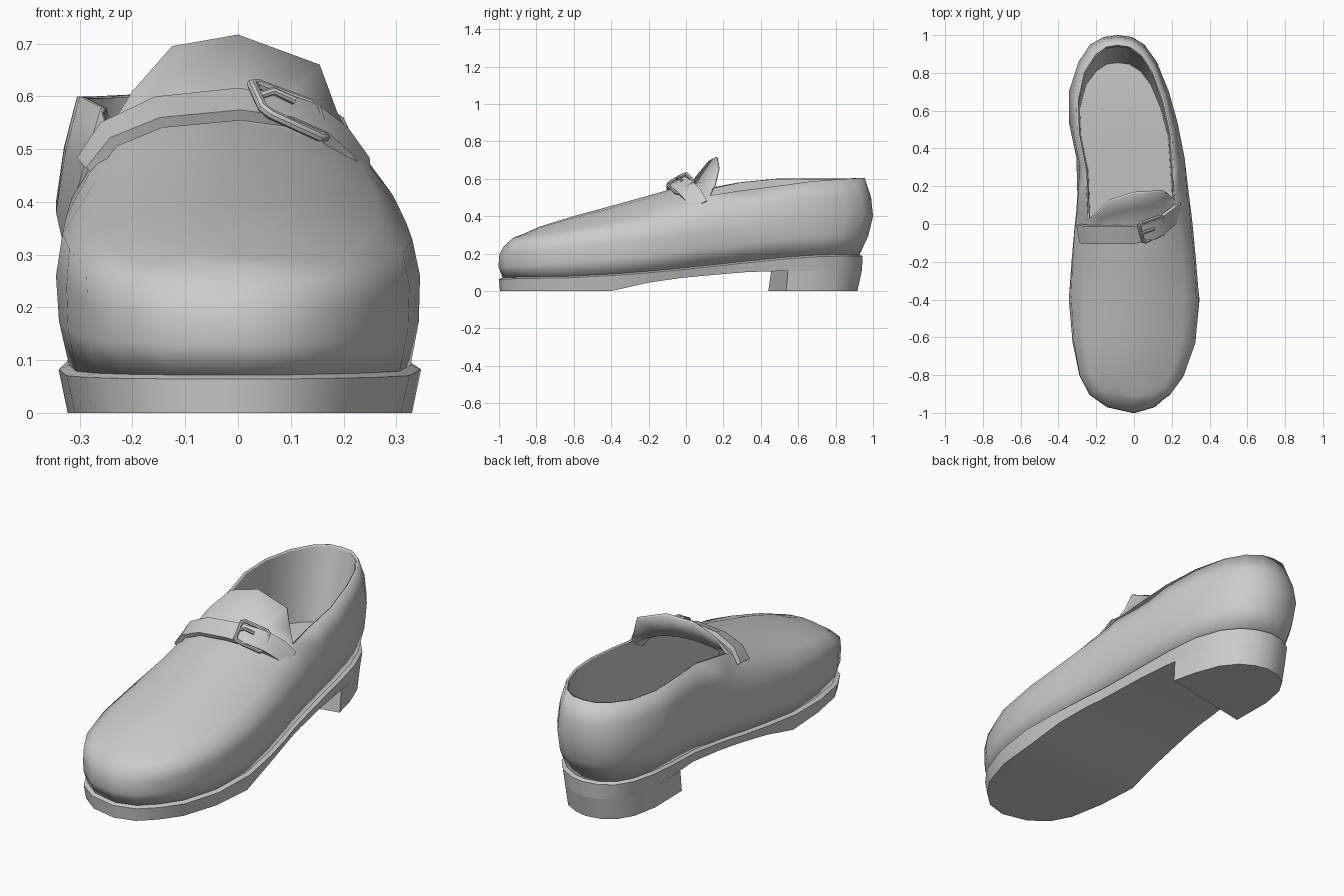
import bpy, bmesh, math
from mathutils import Vector

default_cube = bpy.data.objects.get("Cube")
if default_cube:
    bpy.data.objects.remove(default_cube, do_unlink=True)

leather = bpy.data.materials.new("plain_grey")
leather.use_nodes = True
GREY = (0.6, 0.6, 0.6, 1)
leather.diffuse_color = GREY
leather.node_tree.nodes["Principled BSDF"].inputs["Base Color"].default_value = GREY

# Plan of the sole from toe to heel: y, right edge x, left edge x
SOLE = [(-1, 0, 0), (-.97, -.14, .11), (-.9, -.235, .19), (-.8, -.29, .265),
        (-.62, -.325, .325), (-.4, -.34, .347), (-.2, -.325, .325),
        (-.03, -.31, .295), (.06, -.298, .275), (.15, -.29, .26), (.33, -.283, .235),
        (.52, -.3, .21), (.68, -.302, .18), (.81, -.275, .13),
        (.89, -.225, .065), (.93, -.16, -.01), (.945, -.08, -.08)]

# Widest line of the upper: y, both edges, height
BULGE = [(-1, 0, 0, .19), (-.97, -.14, .1, .19), (-.905, -.235, .19, .2),
         (-.81, -.285, .26, .21), (-.63, -.325, .325, .24), (-.4, -.345, .345, .26),
         (-.19, -.33, .328, .28), (-.02, -.315, .312, .3), (.07, -.305, .302, .31),
         (.16, -.3, .29, .32), (.35, -.305, .268, .35), (.54, -.345, .23, .38),
         (.7, -.345, .185, .4), (.86, -.293, .12, .41), (.95, -.232, .055, .41),
         (.99, -.16, -.01, .4), (1, -.085, -.085, .4)]

# Shoulder of the vamp, then rim of the opening: y, x and z of each edge
RIM = [(-.93, 0, .28, 0, .28), (-.91, -.11, .28, .09, .28),
       (-.87, -.19, .285, .155, .28), (-.78, -.24, .31, .2, .3),
       (-.6, -.265, .35, .25, .335), (-.38, -.27, .39, .265, .37),
       (-.2, -.27, .44, .26, .41), (-.06, -.265, .485, .245, .455),
       (.03, -.255, .505, .235, .485), (.075, -.25, .53, .222, .51),
       (.28, -.26, .58, .212, .535), (.48, -.3, .6, .2, .56), (.66, -.305, .6, .16, .585),
       (.81, -.27, .6, .105, .597), (.9, -.21, .603, .045, .602),
       (.945, -.15, .605, -.02, .605), (.955, -.085, .605, -.085, .605)]

CREST = [.28, .29, .305, .345, .4, .46, .51, .55, .583]   # vamp centre line heights
TONGUE_EDGE = [(-.2, .05, .61), (-.125, .12, .695), (0, .16, .717),
               (.155, .17, .66), (.188, .15, .57)]
SOLE_TOP = [(-1, .068), (-.6, .075), (-.3, .092), (0, .12), (.3, .152),
            (.6, .182), (.75, .19), (1, .19)]
SOLE_BOTTOM = [(-1, 0), (-.37, 0), (-.15, .058), (.3, .1), (.45, .106), (1, .11)]
TONGUE = len(CREST)
SLANT = {TONGUE - 1: (-.01, .09), TONGUE: (.02, .125)}    # edge y where the rim runs askew


def height(profile, y):
    """Height of a side profile at y."""
    for (a, za), (b, zb) in zip(profile, profile[1:]):
        if y <= b:
            return za + (zb - za) * max(0, (y - a) / (b - a))
    return profile[-1][1]


def finish(obj, angle=40):
    obj.data.materials.append(leather)
    bpy.ops.object.select_all(action='DESELECT')
    obj.select_set(True)
    bpy.context.view_layer.objects.active = obj
    bpy.ops.object.shade_smooth_by_angle(angle=math.radians(angle))
    return obj


def loft(name, sections, closed=False, caps=False, skip=lambda i, j: False, angle=40):
    """Skin a row of equal sections with quads."""
    bm = bmesh.new()
    rows = [[bm.verts.new(p) for p in s] for s in sections]
    count = len(rows[0])
    for i in range(len(rows) - 1):
        for j in range(count if closed else count - 1):
            if not skip(i, j):
                k = (j + 1) % count
                bm.faces.new((rows[i][j], rows[i][k], rows[i + 1][k], rows[i + 1][j]))
    if caps:
        bm.faces.new(rows[0])
        bm.faces.new(rows[-1])
    bmesh.ops.delete(bm, geom=[v for v in bm.verts if not v.link_faces], context='VERTS')
    bmesh.ops.remove_doubles(bm, verts=bm.verts, dist=0.0005)
    bmesh.ops.dissolve_degenerate(bm, edges=bm.edges, dist=0.0005)
    bmesh.ops.recalc_face_normals(bm, faces=bm.faces)
    mesh = bpy.data.meshes.new(name)
    bm.to_mesh(mesh)
    bm.free()
    obj = bpy.data.objects.new(name, mesh)
    bpy.context.collection.objects.link(obj)
    return finish(obj, angle)


def sole_pair(station, shrink, stretch, profile, lift=0):
    """Both edge points of a sole outline shrunk about its middle."""
    y, right, left = station
    mid = (right + left) / 2
    z = height(profile, y) + lift
    return [Vector((mid + (x - mid) * shrink, y * stretch, z)) for x in (right, left)]


# Sole with a thin welt step on top
sole_sections = []
for s in SOLE:
    bottom = sole_pair(s, .95, .995, SOLE_BOTTOM)
    edge = sole_pair(s, 1, 1, SOLE_TOP, -.004)
    welt = sole_pair(s, .92, .97, SOLE_TOP, .008)
    sole_sections.append([bottom[0], edge[0], welt[0], welt[1], edge[1], bottom[1]])
loft("sole", sole_sections, closed=True, angle=35)

# Heel block with a slanted front face
heel_sections = []
for n, s in enumerate(SOLE[11:]):
    top = sole_pair(s, .95, .995, SOLE_BOTTOM)
    base = sole_pair(s, .94, .97, [(-1, 0), (1, 0)])
    if n == 0:
        top[0].y, top[1].y = .455, .545
        base[0].y, base[1].y = .44, .535
    heel_sections.append([base[0], top[0], top[1], base[1]])
loft("heel_block", heel_sections, closed=True, caps=True, angle=35)

# Upper: side walls, arched vamp and raised tongue as one shell
upper_sections, lining_sections = [], []
for i, (s, b, r) in enumerate(zip(SOLE, BULGE, RIM)):
    seam = sole_pair(s, .94, .98, SOLE_TOP)
    wide = [Vector((x, b[0], b[3])) for x in b[1:3]]
    rim = [Vector((r[1], r[0], r[2])), Vector((r[3], r[0], r[4]))]
    if i in SLANT:
        rim[0].y, rim[1].y = SLANT[i]
    taper = min(1, (b[2] - b[1]) / .3)
    swell = (.025 if i <= TONGUE else .005) * taper
    end_push = .012 * b[0] ** 5
    walls = []
    for side, sign in ((0, -1), (1, 1)):
        low = (seam[side] + wide[side]) / 2 + Vector((sign * .007 * taper, end_push, 0))
        mid = (wide[side] + rim[side]) / 2 + Vector((sign * swell, end_push, swell * .6))
        walls.append([seam[side], low, wide[side], mid, rim[side]])
    arch = []
    for n in range(5):
        t = (n + 1) / 6
        p = rim[0].lerp(rim[1], t)
        if i < TONGUE:
            bow = math.sin(math.pi * t) ** .8
            p.z += (CREST[i] - (r[2] + r[4]) / 2) * bow
            if i == TONGUE - 1:
                p.y += .04 * bow
        elif i == TONGUE:
            p = Vector(TONGUE_EDGE[n])
        arch.append(p)
    upper_sections.append(walls[0] + arch + walls[1][::-1])
    # Lining falls from the rim to a smaller floor
    centre = (rim[0] + rim[1]) / 2
    drop = []
    for p in rim:
        top = Vector((centre.x + (p.x - centre.x) * .95, p.y * .985, p.z - .004))
        back = .1 * max(0, (p.y - .4) / .55)
        floor = Vector((centre.x + (p.x - centre.x) * .92, p.y - back, height(SOLE_TOP, p.y) + .06))
        drop.append([top, floor])
    lining_sections.append(drop[0] + drop[1][::-1])

upper = loft("upper", upper_sections, skip=lambda i, j: i >= TONGUE and 4 <= j <= 9, angle=60)
shell = upper.modifiers.new("leather_thickness", 'SOLIDIFY')
shell.thickness = .012
shell.offset = -1

# Lining and insole inside the opening
loft("lining", lining_sections[4:])

# Strap across the instep
STRAP = [(-.288, -.05, .468), (-.245, -.055, .528), (-.15, -.055, .57), (0, -.055, .585),
         (.09, -.035, .575), (.155, 0, .55), (.205, .04, .508), (.242, .07, .455)]
strap_path = [Vector(p) for p in STRAP]
strap_sections = []
for i, p in enumerate(strap_path):
    along = (strap_path[min(i + 1, len(STRAP) - 1)] - strap_path[max(i - 1, 0)]).normalized()
    across = Vector((0, .92, .42))
    across = (across - along * across.dot(along)).normalized() * .05
    out = along.cross(across).normalized() * .011
    strap_sections.append([p - across - out, p + across - out, p + across + out, p - across + out])
loft("strap", strap_sections, closed=True, caps=True)


def rod(name, points, radius, cyclic):
    """Round wire through points."""
    curve = bpy.data.curves.new(name, 'CURVE')
    curve.dimensions = '3D'
    curve.bevel_depth = radius
    curve.bevel_resolution = 2
    curve.use_fill_caps = True
    spline = curve.splines.new('POLY')
    spline.points.add(len(points) - 1)
    for sp, p in zip(spline.points, points):
        sp.co = (*p, 1)
    spline.use_cyclic_u = cyclic
    obj = bpy.data.objects.new(name, curve)
    bpy.context.collection.objects.link(obj)
    bpy.ops.object.select_all(action='DESELECT')
    obj.select_set(True)
    bpy.context.view_layer.objects.active = obj
    bpy.ops.object.convert(target='MESH')
    return finish(bpy.context.view_layer.objects.active)


# Buckle frame with clipped corners, and its prong
corners = [Vector(p) for p in ((.024, 0, .628), (.05, -.1, .572), (.167, -.045, .518), (.147, .045, .582))]
frame = []
for i, c in enumerate(corners):
    frame += [c.lerp(corners[i - 1], .1), c.lerp(corners[(i + 1) % 4], .1)]
rod("buckle_frame", frame, .01, True)
hinge = (corners[0] + corners[1]) / 2
rod("buckle_prong", [hinge, hinge + Vector((.03, .01, .01)), hinge + Vector((.07, .025, -.008))], .008, False)
